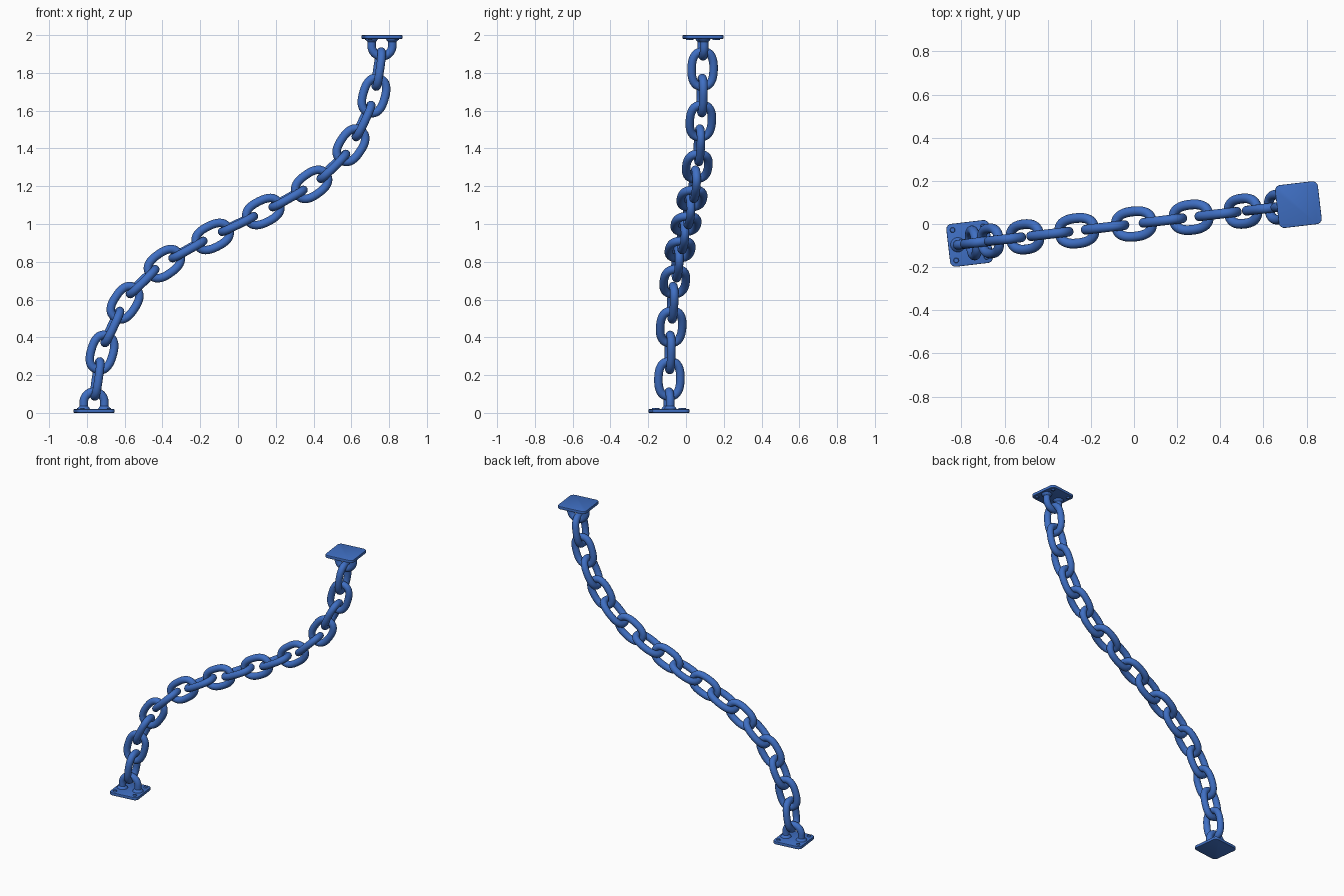
import bpy, bmesh, math
from mathutils import Vector, Matrix

if "Cube" in bpy.data.objects:
    bpy.data.objects.remove(bpy.data.objects["Cube"])

SLOPE = 0.118                      # the chain hangs in a plane turned about z
YAW = math.atan(SLOPE)
TUBE = 0.0225
blue = bpy.data.materials.new("blue")
blue.diffuse_color = (0.05, 0.16, 0.55, 1)
blue.use_nodes = True
blue.node_tree.nodes["Principled BSDF"].inputs["Base Color"].default_value = blue.diffuse_color


def finish(bm, name):
    bmesh.ops.recalc_face_normals(bm, faces=bm.faces)
    me = bpy.data.meshes.new(name)
    bm.to_mesh(me)
    bm.free()
    me.materials.append(blue)
    return place(me, name, Matrix())


def place(me, name, matrix):
    ob = bpy.data.objects.new(name, me)
    ob.matrix_world = matrix
    bpy.context.collection.objects.link(ob)
    return ob


def sweep(bm, path, radius, closed, sides=16):
    """Round tube along a path lying in the local xz plane."""
    n, rings = len(path), []
    for i, p in enumerate(path):
        a = path[(i - 1) % n] if closed else path[max(i - 1, 0)]
        b = path[(i + 1) % n] if closed else path[min(i + 1, n - 1)]
        t = (b - a).normalized()
        side = Vector((t.z, 0, -t.x))
        rings.append([bm.verts.new(p + radius * (
            side * math.cos(k * math.tau / sides) + Vector((0, 1, 0)) * math.sin(k * math.tau / sides)))
            for k in range(sides)])
    for i in range(n if closed else n - 1):
        r, q = rings[i], rings[(i + 1) % n]
        for k in range(sides):
            m = (k + 1) % sides
            bm.faces.new((r[k], r[m], q[m], q[k]))


def cone(bm, x, y, z, r1, r2, h, seg=20):
    bmesh.ops.create_cone(bm, cap_ends=True, segments=seg, radius1=r1, radius2=r2,
                          depth=h, matrix=Matrix.Translation((x, y, z + h / 2)))


def smooth(ob):
    bpy.ops.object.select_all(action='DESELECT')
    ob.select_set(True)
    bpy.context.view_layer.objects.active = ob
    bpy.ops.object.shade_smooth_by_angle(angle=math.radians(35))


# Link: rounded oval loop, long along local z, wide along local x
def oval(a, power=2.5):
    c, s = math.cos(a), math.sin(a)
    e = 2 / power
    return Vector((0.0585 * math.copysign(abs(c) ** e, c), 0,
                   0.0935 * math.copysign(abs(s) ** e, s)))


bm = bmesh.new()
sweep(bm, [oval((i + 0.5) * math.tau / 56) for i in range(56)], TUBE, True)
link = finish(bm, "chain_link_1")
smooth(link)

# Lower half of the chain; the upper half is its point reflection
half = [(-0.745, 0.18), (-0.72, 0.32), (-0.665, 0.455), (-0.598, 0.583),
        (-0.505, 0.695), (-0.39, 0.79), (-0.265, 0.865), (-0.134, 0.934)]
pts = half + [(0, 1)] + [(-x, 2 - z) for x, z in reversed(half)]
pts = [Vector((x, SLOPE * x, z)) for x, z in [(-0.762, 0.03)] + pts + [(0.762, 1.97)]]
across = Vector((math.sin(YAW), -math.cos(YAW), 0))
for i in range(1, len(pts) - 1):
    t = (pts[i + 1] - pts[i - 1]).normalized()
    wide = across if i % 2 else across.cross(t)
    m = Matrix((wide, t.cross(wide), t)).transposed().to_4x4()
    m.translation = pts[i]
    if i == 1:
        link.matrix_world = m
    else:
        place(link.data, f"chain_link_{i}", m)

# Mounting plate with rounded corners
bm = bmesh.new()
bmesh.ops.create_cube(bm, size=1, matrix=Matrix.Translation((0, 0, 0.01)) @ Matrix.Diagonal((0.2, 0.2, 0.02, 1)))
edges = [e for e in bm.edges if abs(e.verts[0].co.z - e.verts[1].co.z) > 0.01]
bmesh.ops.bevel(bm, geom=edges, offset=0.026, segments=6, profile=0.5, affect='EDGES')
rim = [e for e in bm.edges if abs(e.verts[0].co.z - e.verts[1].co.z) < 0.001]
bmesh.ops.bevel(bm, geom=rim, offset=0.003, segments=2, profile=0.5, affect='EDGES')
plate = finish(bm, "mount_plate_bottom")

# Screw heads at the plate corners
bm = bmesh.new()
for sx in (-1, 1):
    for sy in (-1, 1):
        cone(bm, sx * 0.071, sy * 0.071, 0.018, 0.013, 0.010, 0.009)
screws = finish(bm, "mount_screws_bottom")

# Arched eye with flared feet
R = 0.055
bm = bmesh.new()
arch = [Vector((R, 0, 0.012)), Vector((R, 0, 0.035))]
arch += [Vector((R * math.cos(a), 0, 0.057 + R * math.sin(a)))
         for a in (math.pi * k / 24 for k in range(25))]
arch += [Vector((-R, 0, 0.035)), Vector((-R, 0, 0.012))]
sweep(bm, arch, TUBE, False)
for s in (-1, 1):
    cone(bm, s * R, 0, 0.018, 0.035, 0.031, 0.008)
    cone(bm, s * R, 0, 0.026, 0.031, TUBE, 0.010)
eye = finish(bm, "mount_eye_bottom")

# Place the mount below and a flipped copy above
low = Matrix.Translation((-0.762, -0.762 * SLOPE, 0)) @ Matrix.Rotation(YAW, 4, 'Z')
high = (Matrix.Translation((0.762, 0.762 * SLOPE, 2)) @ Matrix.Rotation(YAW, 4, 'Z')
        @ Matrix.Rotation(math.pi, 4, 'X'))
for ob in (plate, screws, eye):
    smooth(ob)
    ob.matrix_world = low
    place(ob.data, ob.name.replace("bottom", "top"), high)
